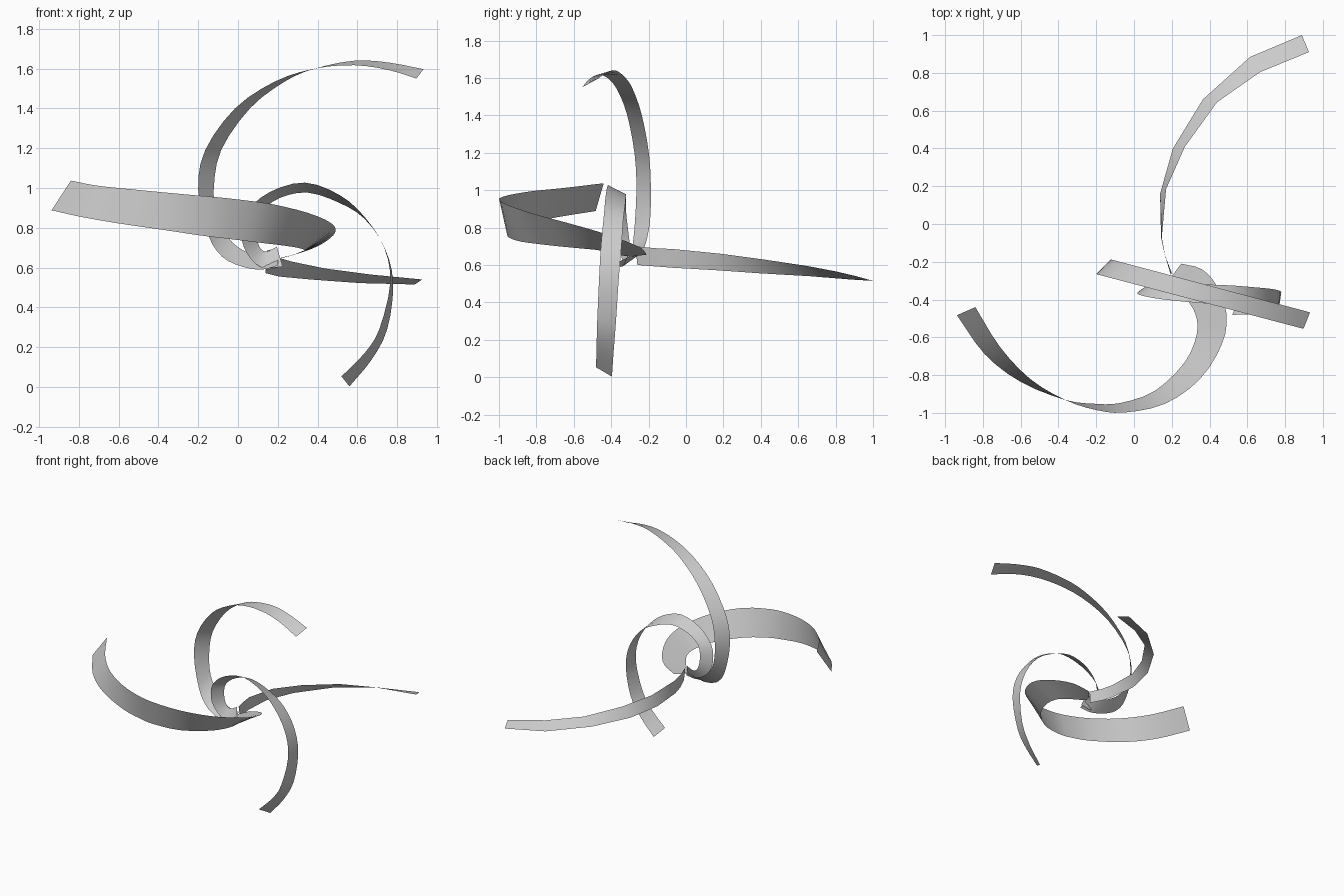
import bpy, bmesh
from mathutils import Vector


def smooth_path(points, steps):
    """Catmull-Rom interpolation through a few key points."""
    p = [Vector(q) for q in points]
    p = [2 * p[0] - p[1]] + p + [2 * p[-1] - p[-2]]
    out = []
    for i in range(1, len(p) - 2):
        a, b, c, d = p[i - 1:i + 3]
        for s in range(steps):
            t = s / steps
            out.append(0.5 * (2 * b + (c - a) * t + (2 * a - 5 * b + 4 * c - d) * t ** 2
                              + (3 * b - a - 3 * c + d) * t ** 3))
    return out + [p[-2]]


def ribbon(name, edge_a, edge_b, steps=3):
    """Thin twisted strip lofted between two edge curves, hub to tip."""
    bm = bmesh.new()
    rows = [(bm.verts.new(a), bm.verts.new(b))
            for a, b in zip(smooth_path(edge_a, steps), smooth_path(edge_b, steps))]
    for (a, b), (c, d) in zip(rows, rows[1:]):
        bm.faces.new((a, b, d, c)).smooth = True
    mesh = bpy.data.meshes.new(name)
    bm.to_mesh(mesh)
    bm.free()
    bpy.context.collection.objects.link(bpy.data.objects.new(name, mesh))


def leaning(points, y0, slope):
    """Front-view (x, z) points placed on a slightly turned vertical plane."""
    return [(x, y0 + slope * x, z) for x, z in points]


# upper ribbon: large arch rising from the hub
ribbon("upper_ribbon",
       leaning([(.20, .66), (.11, .655), (.02, .69), (-.05, .75), (-.105, .84), (-.122, .99),
                (-.085, 1.19), (.06, 1.40), (.235, 1.535), (.386, 1.60), (.586, 1.64),
                (.76, 1.63), (.932, 1.597)], -.22, -.266),
       leaning([(.20, .61), (.12, .59), (.02, .605), (-.08, .655), (-.15, .765), (-.2, .99),
                (-.165, 1.19), (-.015, 1.40), (.185, 1.535), (.386, 1.60), (.586, 1.617),
                (.76, 1.592), (.897, 1.55)], -.318, -.264))

# lower ribbon: small loop that drops to the floor
ribbon("lower_ribbon",
       [(.195, -.29, .705), (.14, -.295, .68), (.105, -.30, .71), (.095, -.31, .79),
        (.12, -.32, .88), (.21, -.32, .95), (.35, -.32, .977), (.51, -.325, .925),
        (.636, -.335, .845), (.737, -.345, .70), (.78, -.36, .52), (.75, -.375, .29),
        (.67, -.387, .135), (.56, -.396, .003)],
       [(.225, -.33, .605), (.12, -.335, .60), (.045, -.35, .67), (.018, -.365, .765),
        (.045, -.38, .88), (.16, -.40, .98), (.336, -.417, 1.027), (.51, -.43, .965),
        (.636, -.44, .855), (.735, -.455, .70), (.765, -.465, .52), (.71, -.475, .29),
        (.636, -.478, .17), (.52, -.481, .053)])

# front ribbon: wide sweep around the front to the left
ribbon("front_ribbon",
       [(.25, -.21, .655), (.36, -.24, .69), (.44, -.33, .73), (.49, -.476, .78),
        (.466, -.635, .825), (.35, -.82, .875), (.164, -.952, .92), (-.05, -.998, .948),
        (-.2, -.985, .962), (-.365, -.931, .977), (-.55, -.82, .995), (-.71, -.65, 1.012),
        (-.84, -.44, 1.037)],
       [(.19, -.29, .645), (.23, -.34, .65), (.28, -.40, .665), (.325, -.476, .68),
        (.333, -.58, .69), (.27, -.73, .705), (.11, -.884, .725), (-.07, -.947, .747),
        (-.2, -.952, .763), (-.365, -.931, .788), (-.6, -.836, .822), (-.79, -.69, .855),
        (-.937, -.483, .888)])

# back ribbon: coarse sweep to the rear right
ribbon("back_ribbon",
       [(.195, -.27, .70), (.165, -.17, .69), (.147, -.07, .685), (.17, .185, .66),
        (.27, .41, .63), (.44, .645, .595), (.667, .804, .565), (.926, .91, .54)],
       [(.20, -.26, .60), (.162, -.16, .592), (.143, -.07, .585), (.138, .16, .572),
        (.206, .40, .555), (.365, .66, .54), (.614, .884, .522), (.889, 1.0, .515)],
       steps=1)
